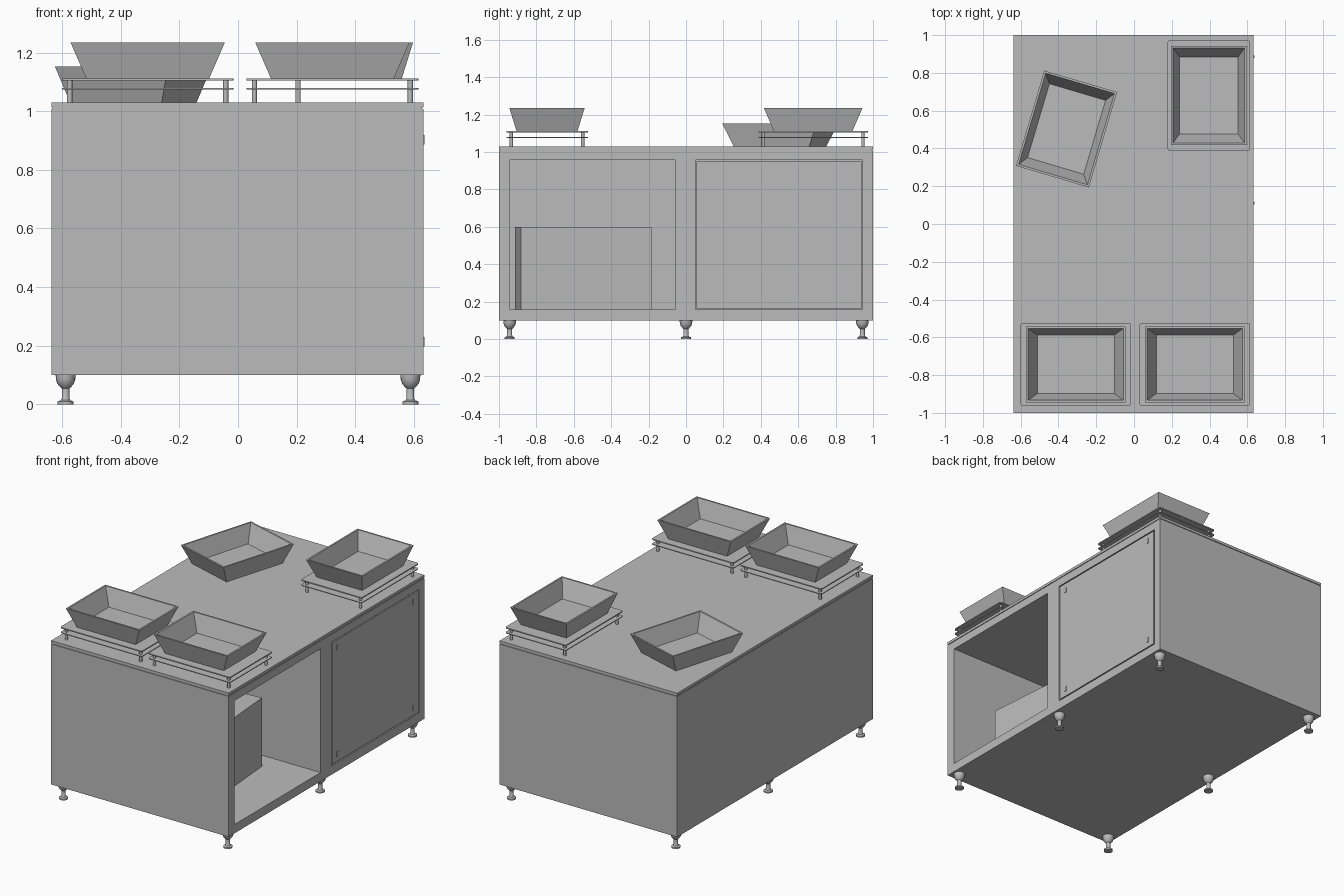
import bpy, bmesh, math
from mathutils import Matrix, Vector

if "Cube" in bpy.data.objects:
    bpy.data.objects.remove(bpy.data.objects["Cube"], do_unlink=True)

steel = bpy.data.materials.new("brushed_grey")
steel.use_nodes = True
GREY = (0.5, 0.5, 0.5, 1)
steel.diffuse_color = GREY
steel.node_tree.nodes["Principled BSDF"].inputs["Base Color"].default_value = GREY


def finish(name, bm, smooth=False):
    bmesh.ops.recalc_face_normals(bm, faces=bm.faces)
    mesh = bpy.data.meshes.new(name)
    bm.to_mesh(mesh)
    bm.free()
    ob = bpy.data.objects.new(name, mesh)
    mesh.materials.append(steel)
    bpy.context.collection.objects.link(ob)
    if smooth:
        bpy.ops.object.select_all(action="DESELECT")
        ob.select_set(True)
        bpy.context.view_layer.objects.active = ob
        bpy.ops.object.shade_smooth_by_angle(angle=math.radians(35))
    return ob


def box(name, low, high, turn=0, corner=0):
    """Box between two corners, optionally turned about z or with rounded upright edges."""
    low, high = Vector(low), Vector(high)
    bm = bmesh.new()
    bmesh.ops.create_cube(bm, size=1, matrix=Matrix.Diagonal((high - low).to_4d()))
    if corner:
        upright = [e for e in bm.edges
                   if abs(e.verts[0].co.z - e.verts[1].co.z) > 0.001]
        bmesh.ops.bevel(bm, geom=upright, offset=corner, segments=3,
                        profile=0.5, affect="EDGES")
    place = Matrix.Translation((low + high) / 2) @ Matrix.Rotation(turn, 4, "Z")
    bm.transform(place)
    return finish(name, bm)


def lathe(name, profile, at, sides=20):
    """Spin a radius/height profile about the z axis."""
    bm = bmesh.new()
    points = [bm.verts.new((r, 0, z)) for r, z in profile]
    edges = [bm.edges.new(pair) for pair in zip(points, points[1:])]
    bmesh.ops.spin(bm, geom=points + edges, cent=(0, 0, 0), axis=(0, 0, 1),
                   angle=math.tau, steps=sides)
    bmesh.ops.remove_doubles(bm, verts=bm.verts, dist=0.0001)
    bm.transform(Matrix.Translation(at))
    return finish(name, bm, True)


# Cabinet body, with two compartments cut into its left side
X0, X1 = -0.637, 0.633
body = box("cabinet_body", (X0, -1, 0.1), (X1, 1, 1.008))
for name, y0, y1 in (("open_bay_cutter", -0.94, -0.06), ("door_bay_cutter", 0.05, 0.945)):
    cutter = box(name, (-0.58, y0, 0.157), (0.8, y1, 0.957))
    cutter.hide_render = True
    cutter.hide_viewport = True
    cutter.display_type = "WIRE"
    cut = body.modifiers.new(name, "BOOLEAN")
    cut.operation = "DIFFERENCE"
    cut.solver = "EXACT"
    cut.object = cutter

# Worktop above a narrow shadow gap
box("worktop_spacer", (X0 + 0.005, -0.995, 1.008), (X1 - 0.005, 0.995, 1.013))
box("worktop", (X0, -1, 1.013), (X1, 1, 1.03))

# Door panel with corner fixings
box("door", (0.603, 0.057, 0.164), (X1, 0.938, 0.95))
for y in (0.11, 0.885):
    for z in (0.213, 0.903):
        box("door_fixing", (X1, y - 0.007, z - 0.016), (X1 + 0.004, y + 0.007, z + 0.016))

# Loose storage box in the open bay
box("storage_box", (-0.07, -0.9, 0.157), (0.33, -0.2, 0.6), turn=math.radians(4.5))

# Adjustable feet
FOOT = [(0, 0.1), (0.034, 0.1), (0.033, 0.085), (0.028, 0.07), (0.018, 0.058),
        (0.013, 0.054), (0.013, 0.02), (0.016, 0.014), (0.027, 0.009), (0.027, 0), (0, 0)]
for x in (X0 + 0.049, X1 - 0.045):
    for y in (-0.943, 0, 0.943):
        lathe("foot", FOOT, (x, y, 0))


def bowl(at, turn):
    """Tapered rectangular bowl, long side along x before turning."""
    # half length, half width, height of each ring, outside then inside
    rings = [(0.21, 0.163, 0), (0.263, 0.201, 0.122),
             (0.252, 0.19, 0.122), (0.204, 0.155, 0.01)]
    bm = bmesh.new()
    loops = [[bm.verts.new((sx * a, sy * b, z))
              for sx, sy in ((-1, -1), (1, -1), (1, 1), (-1, 1))] for a, b, z in rings]
    for lower, upper in zip(loops, loops[1:]):
        for i in range(4):
            j = (i + 1) % 4
            bm.faces.new((lower[i], lower[j], upper[j], upper[i]))
    bm.faces.new(loops[0])
    bm.faces.new(loops[-1])
    bm.transform(Matrix.Translation(at) @ Matrix.Rotation(turn, 4, "Z"))
    finish("bowl", bm)


def scale_stand(x, y, half_x, half_y):
    """Two thin trays on four posts."""
    for name, z, t in (("upper_tray", 1.105, 0.007), ("lower_tray", 1.074, 0.005)):
        box(name, (x - half_x, y - half_y, z), (x + half_x, y + half_y, z + t), corner=0.012)
    for sx in (-1, 1):
        for sy in (-1, 1):
            post = [(0, 0), (0.009, 0), (0.009, 0.076), (0, 0.076)]
            lathe("tray_post", post, (x + sx * (half_x - 0.027), y + sy * (half_y - 0.027), 1.03), 12)


# Bowls on stands, and one standing directly on the worktop
for x, y, turned in ((-0.308, -0.743, False), (0.322, -0.743, False), (0.396, 0.68, True)):
    size = (0.218, 0.293) if turned else (0.293, 0.218)
    scale_stand(x, y, *size)
    bowl((x, y, 1.112), math.pi / 2 if turned else 0)
bowl((-0.357, 0.503, 1.03), math.radians(73.5))
